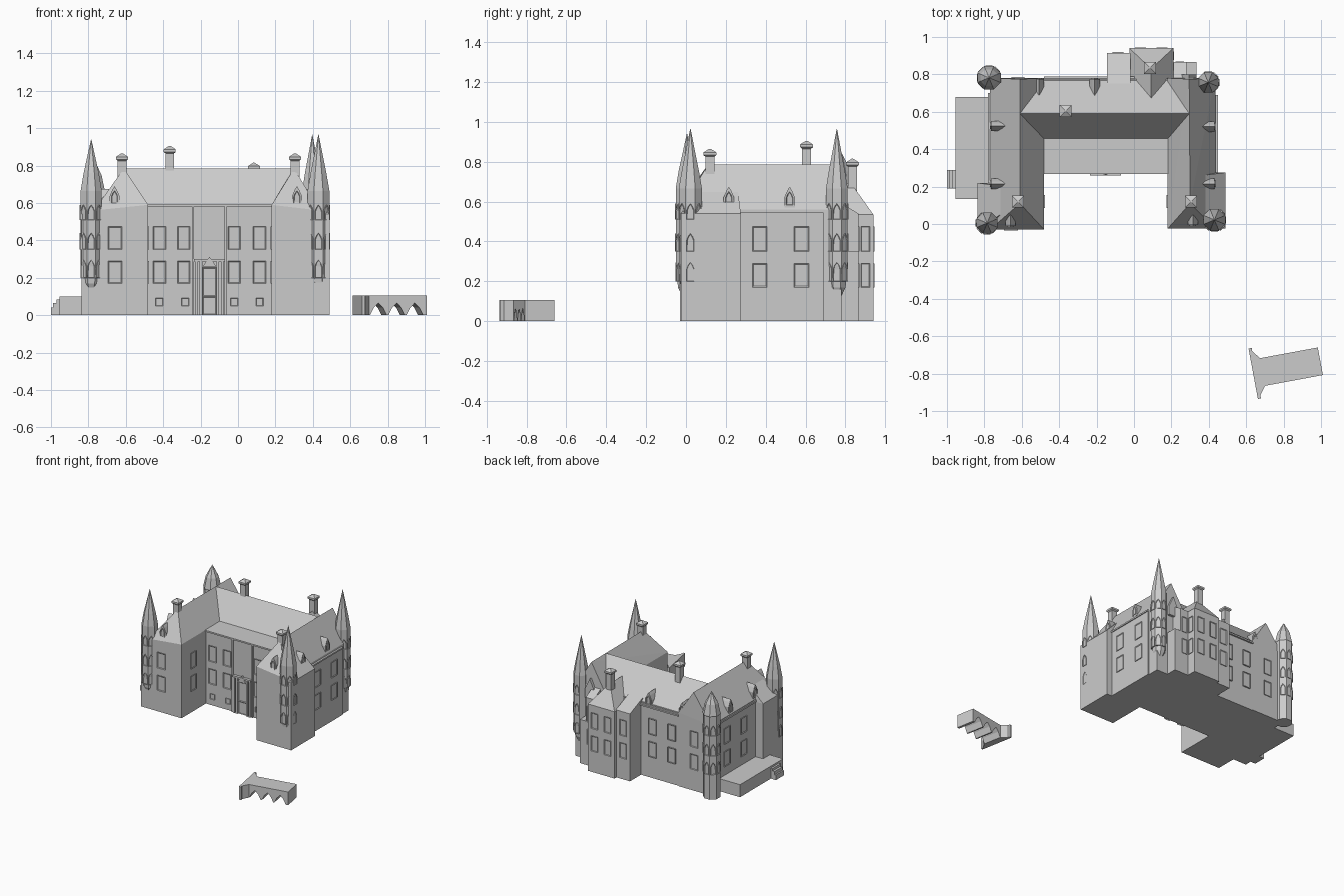
import bpy, bmesh
from math import pi, cos, sin, tan, radians
from mathutils import Matrix, Vector

if "Cube" in bpy.data.objects:
    bpy.data.objects.remove(bpy.data.objects["Cube"])


def finish(name, bm):
    bmesh.ops.recalc_face_normals(bm, faces=bm.faces)
    me = bpy.data.meshes.new(name)
    bm.to_mesh(me)
    bm.free()
    ob = bpy.data.objects.new(name, me)
    bpy.context.collection.objects.link(ob)
    return ob


def hull(name, pts, mat=None):
    bm = bmesh.new()
    for p in pts:
        bm.verts.new(p)
    r = bmesh.ops.convex_hull(bm, input=bm.verts)
    junk = [v for v in r["geom_interior"] if isinstance(v, bmesh.types.BMVert)]
    bmesh.ops.delete(bm, geom=junk, context="VERTS")
    bmesh.ops.dissolve_limit(bm, angle_limit=0.01, verts=bm.verts, edges=bm.edges)
    if mat:
        bm.transform(mat)
    return finish(name, bm)


def corners(x0, x1, y0, y1, z):
    return [(x, y, z) for x in (x0, x1) for y in (y0, y1)]


def box(name, x0, x1, y0, y1, z0, z1):
    return hull(name, corners(x0, x1, y0, y1, z0) + corners(x0, x1, y0, y1, z1))


def lathe(name, cx, cy, profile, n=8, turn=pi / 8):
    bm = bmesh.new()
    rings = [[bm.verts.new((cx + r * cos(turn + 2 * pi * i / n), cy + r * sin(turn + 2 * pi * i / n), z))
              for i in range(n)] for r, z in profile]
    for a, b in zip(rings, rings[1:]):
        for i in range(n):
            j = (i + 1) % n
            bm.faces.new((a[i], a[j], b[j], b[i]))
    bm.faces.new(rings[0][::-1])
    bm.faces.new(rings[-1])
    return finish(name, bm)


def place(x, y, deg):
    return Matrix.Translation((x, y, 0)) @ Matrix.Rotation(radians(deg), 4, "Z")


# Window: raised frame with a sunken pane; deg 0 faces front, 90 right, 180 back
def window(x, y, z0, z1, w=.068, deg=0, pointed=False, name="window"):
    h = w / 2
    out = [(-h, z0), (h, z0)]
    if pointed:
        zs = z1 - w * .9
        out += [(h, zs), (h * .6, zs + w * .5), (0, z1), (-h * .6, zs + w * .5), (-h, zs)]
    else:
        out += [(h, z1), (-h, z1)]
    bm = bmesh.new()
    back = [bm.verts.new((px, .004, pz)) for px, pz in out]
    front = [bm.verts.new((px, -.005, pz)) for px, pz in out]
    n = len(out)
    for i in range(n):
        bm.faces.new((back[i], back[(i + 1) % n], front[(i + 1) % n], front[i]))
    f = bm.faces.new(front)
    bmesh.ops.recalc_face_normals(bm, faces=bm.faces)
    bmesh.ops.inset_region(bm, faces=[f], thickness=w * .1, depth=0)
    bmesh.ops.translate(bm, verts=f.verts, vec=(0, .004, 0))
    bm.transform(place(x, y, deg))
    return finish(name, bm)


FLOORS = ((.17, .29), (.35, .475))


def windows(x, y, deg=0, w=.068):
    for z0, z1 in FLOORS:
        window(x, y, z0, z1, w, deg)


# Dormer: pointed front running back into the roof
def dormer(x, y, z, deg, depth=.1):
    prof = [(-.027, z), (.027, z), (.027, z + .05), (.012, z + .085), (0, z + .105), (-.012, z + .085), (-.027, z + .05)]
    hull("dormer", [(px, d, pz) for px, pz in prof for d in (0, depth)], place(x, y, deg))
    window(x, y, z + .012, z + .08, .034, deg, True, "dormer_window")


def chimney(x, y, z0, top):
    s = 2 ** .5
    lathe("chimney", x, y, [(r * s, z) for r, z in (
        (.023, z0), (.023, top - .04), (.032, top - .032), (.032, top - .018), (.004, top))], 4, pi / 4)


# Wings with hipped fronts and gabled backs
hull("left_wing", corners(-.77, -.48, -.03, .78, 0)
     + [(-.77, -.03, .56), (-.77, .78, .56), (-.48, -.03, .59), (-.48, .78, .59),
        (-.61, .11, .785), (-.61, .775, .785)])
hull("right_wing", corners(.18, .435, -.025, .78, 0)
     + [(.435, -.025, .56), (.435, .78, .56), (.18, -.025, .59), (.18, .78, .59),
        (.30, .11, .785), (.295, .775, .785)])
hull("left_corner_block", corners(-.837, -.70, -.03, .22, 0) + corners(-.837, -.70, -.03, .22, .54)
     + [(-.70, .06, .65), (-.70, .2, .65)])
hull("right_corner_block", corners(.36, .488, -.025, .275, 0) + corners(.36, .488, -.025, .275, .54)
     + [(.37, .06, .66), (.37, .26, .66)])
box("right_bay", .40, .443, .275, .69, 0, .54)
box("right_eave", .40, .45, .27, .69, .533, .545)
box("left_eave", -.78, -.74, .22, .70, .54, .555)

# Central range: flat-roofed front part and pitched rear part
box("central_range", -.60, .29, .28, .775, 0, .585)
box("front_eave", -.481, .181, .268, .456, .58, .592)
box("rear_eave", -.48, .18, .76, .788, .56, .572)
hull("main_roof", [(x, y, z) for x in (-.61, .295)
                   for y, z in ((.455, .57), (.455, .59), (.59, .785), (.78, .57))])

# Rear pavilion with annexes
hull("rear_pavilion", corners(-.025, .21, .60, .94, 0) + corners(-.025, .21, .60, .94, .535)
     + [(.092, .83, .69), (.092, .66, .69)])
hull("rear_annex_left", corners(-.145, -.02, .75, .915, 0)
     + [(x, y, z) for x in (-.145, -.02) for y, z in ((.915, .54), (.75, .61))])
hull("rear_annex_right", corners(.21, .28, .75, .865, 0)
     + [(x, y, z) for x in (.21, .28) for y, z in ((.865, .54), (.75, .61))])
box("rear_annex_low", .28, .335, .75, .865, 0, .35)
hull("rear_gable", [(x, y, z) for y in (.62, .80) for x, z in
                    ((.25, .5), (.335, .5), (.335, .57), (.293, .66), (.25, .57))])

# Octagonal corner turrets with lancet windows on the outer faces
TURRETS = (
    ("front_left", -.785, .005, .061, .94, (-135, -90, -45, 0, 45)),
    ("front_right", .43, .022, .063, .965, (-45, 0, 45, 90, 135)),
    ("rear_right", .397, .757, .059, .965, (45, 90, 135, 180)),
    ("rear_left", -.775, .782, .065, .84, (-135, -90, -45, 180, 135)))
for label, x, y, r, tip, faces in TURRETS:
    if label == "rear_left":
        prof = [(r, 0), (r, .66), (r * 1.05, .665), (r * .75, .75), (r * .35, .80), (.001, tip)]
    else:
        prof = [(.012, .10), (r * .8, .17), (r, .28), (r, .665), (r * .72, .76), (.001, tip)]
    lathe(label + "_turret", x, y, prof)
    a = r * cos(pi / 8)
    for deg in faces:
        t = radians(deg)
        for z0, z1 in ((.2, .295), (.35, .44), (.51, .59)):
            inset = a if z0 > .25 or label == "rear_left" else a - .003
            window(x + inset * sin(t), y - inset * cos(t), z0, z1, .038, deg, True, label + "_turret_window")

# Chimneys and dormers
for x, y, z0, top in ((-.62, .12, .6, .865), (.305, .12, .6, .865), (-.365, .605, .6, .905), (.085, .835, .5, .815)):
    chimney(x, y, z0, top)
for x, y, z, deg in ((-.66, -.01, .585, 0), (.315, -.005, .585, 0),
                     (.43, .52, .57, 90), (.43, .215, .57, 90), (-.765, .525, .57, -90), (-.765, .215, .57, -90),
                     (-.508, .775, .57, 180), (-.21, .775, .57, 180)):
    dormer(x, y, z, deg)

# Windows on every side
for x in (-.42, -.29, -.02, .115):
    windows(x, .28)
    window(x + (.007 if x == -.29 else 0), .28, .05, .092, .04, name="basement_window")
windows(-.657, -.03, 0, .075)
for y in (.37, .58):
    windows(.443, y, 90, .075)
    windows(-.77, y, -90, .075)
windows(-.48, .12, 90)
windows(.18, .12, -90)
for x in (-.62, -.42, -.25):
    windows(x, .78, 180)
windows(-.085, .915, 180, .06)
for x in (.035, .15):
    windows(x, .94, 180, .06)
windows(.245, .865, 180, .045)
windows(.21, .90, 90, .045)

# Entrance bay and door
for x in (-.24, -.065):
    box("bay_pilaster", x - .006, x + .006, .27, .30, 0, .58)
box("door_canopy", -.235, -.07, .258, .29, .287, .30)
for x in (-.222, -.198, -.108, -.084):
    box("door_pilaster", x - .007, x + .007, .264, .29, 0, .287)
hull("door_pediment", [(x, y, z) for y in (.262, .285) for x, z in ((-.19, .26), (-.115, .26), (-.152, .312))])
window(-.153, .28, 0, .10, .075, name="door_lower_panel")
window(-.153, .28, .10, .255, .075, name="door_upper_panel")

# Side terrace and steps
box("terrace", -.955, -.75, .135, .68, 0, .10)
for i, (x, z) in enumerate(((-1.0, .04), (-.988, .065), (-.97, .085))):
    box("terrace_step", x, -.94, .19, .29, 0, z)

# Detached bridge: arched profile extruded across its width
L = .335
prof = [(0, 0), (.02, 0)]
for c in (.07, .17, .27):
    prof += [(c - .045, 0), (c - .025, .04), (c, .065), (c + .025, .04), (c + .045, 0)]
prof += [(L, 0), (L, .105), (0, .105)]
spin = place(.667, -.795, 10.5)
bm = bmesh.new()
face = bm.faces.new([bm.verts.new((u, -.075, z)) for u, z in prof])
ext = bmesh.ops.extrude_face_region(bm, geom=[face])
bmesh.ops.translate(bm, verts=[v for v in ext["geom"] if isinstance(v, bmesh.types.BMVert)], vec=(0, .15, 0))
bm.transform(spin)
finish("bridge", bm)
hull("bridge_end_wall", [(u, v, z) for z in (0, .105) for u, v in
                         ((-.03, -.137), (-.013, -.137), (-.013, .137), (-.03, .137))], spin)
for s in (-1, 1):
    hull("bridge_flare", [(u, s * v, z) for z in (0, .105) for u, v in
                          ((-.02, .07), (.025, .07), (-.005, .09), (-.014, .12), (-.02, .12))], spin)
hull("bridge_pier", [(u, v, z) for z in (0, .105) for u in (-.02, .02) for v in (-.075, .075)], spin)
